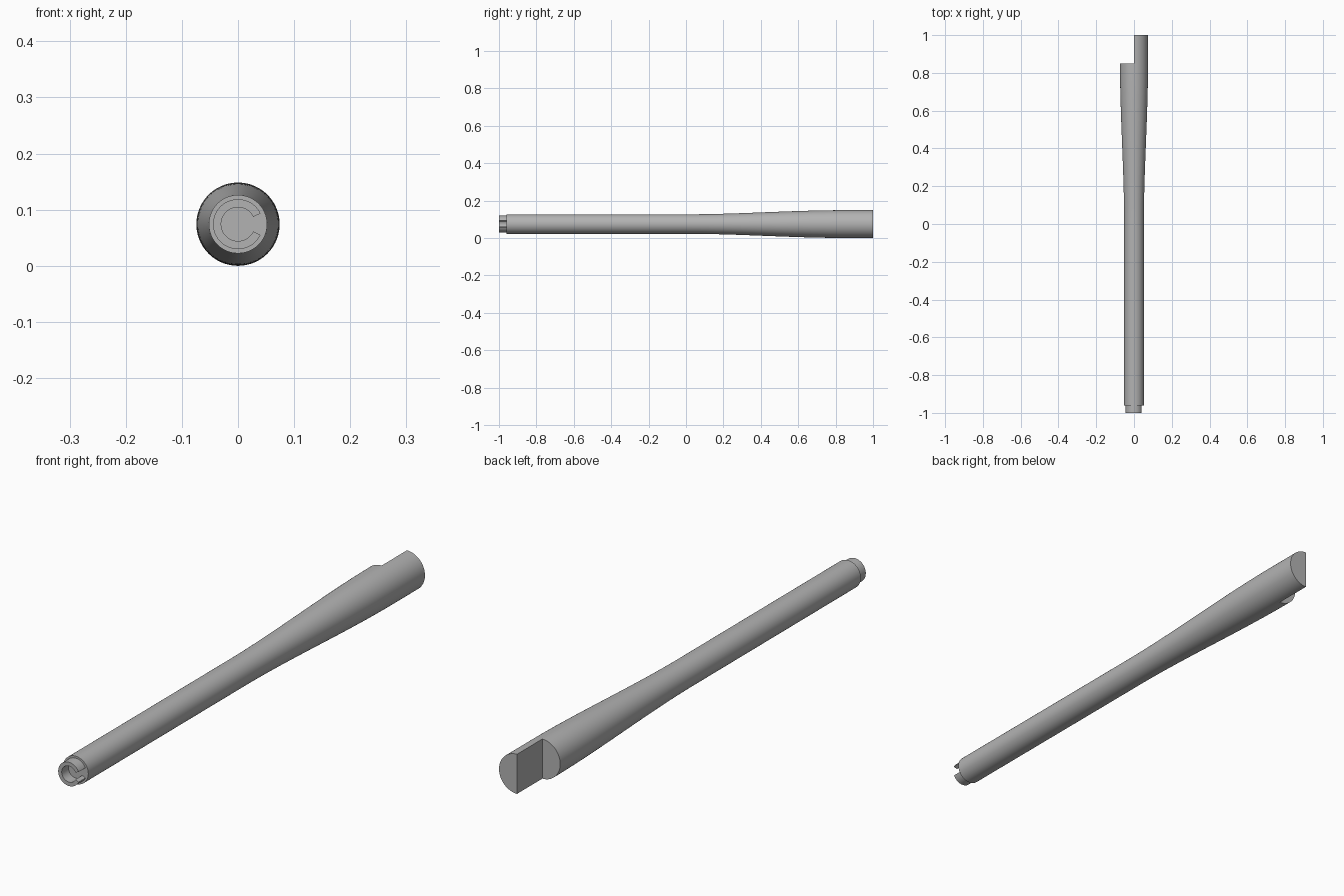
import bpy, bmesh, math

if "Cube" in bpy.data.objects:
    bpy.data.objects.remove(bpy.data.objects["Cube"])

N = 96            # sides around the shaft
AXIS_Z = 0.0742   # height of the centre line
R_SHAFT, R_END = 0.052, 0.0742
Y_STEP = 0.85     # where the half-round end begins

grey = bpy.data.materials.new("plain_grey")
grey.diffuse_color = (0.45, 0.45, 0.45, 1)
grey.use_nodes = True
grey.node_tree.nodes["Principled BSDF"].inputs["Base Color"].default_value = grey.diffuse_color


def point(r, angle, y):
    return (r * math.cos(angle), y, AXIS_Z + r * math.sin(angle))


def finish(bm, name):
    bmesh.ops.recalc_face_normals(bm, faces=bm.faces)
    mesh = bpy.data.meshes.new(name)
    bm.to_mesh(mesh)
    bm.free()
    mesh.materials.append(grey)
    obj = bpy.data.objects.new(name, mesh)
    bpy.context.collection.objects.link(obj)
    bpy.ops.object.select_all(action='DESELECT')
    obj.select_set(True)
    bpy.context.view_layer.objects.active = obj
    bpy.ops.object.shade_smooth_by_angle(angle=math.radians(30))


# Shaft: straight, then flaring smoothly, ending in a half-round tongue
bm = bmesh.new()
profile = [(-0.96, R_SHAFT)]
steps = 24
for i in range(steps + 1):
    t = i / steps
    profile.append((Y_STEP * t, R_SHAFT + (R_END - R_SHAFT) * t * t * (3 - 2 * t)))
rings = [[bm.verts.new(point(r, -math.pi / 2 + math.tau * k / N, y)) for k in range(N)]
         for y, r in profile]
for a, b in zip(rings, rings[1:]):
    for k in range(N):
        bm.faces.new((a[k], a[(k + 1) % N], b[(k + 1) % N], b[k]))
bm.faces.new(rings[0])
# the first half of each ring lies on +x and carries on as the tongue
half = N // 2
last = rings[-1]
tip = [bm.verts.new(point(R_END, -math.pi / 2 + math.tau * k / N, 1.0))
       for k in range(half + 1)]
for k in range(half):
    bm.faces.new((last[k], last[k + 1], tip[k + 1], tip[k]))
bm.faces.new(tip)                                       # tongue end
bm.faces.new((last[0], tip[0], tip[half], last[half]))  # flat lap face
bm.faces.new(last[half:] + [last[0]])                   # step face
finish(bm, "shaft")

# Split collar on the front end, open towards +x
bm = bmesh.new()
gap = math.radians(25.5)
count = 72
sections = []
for k in range(count + 1):
    a = gap + (math.tau - 2 * gap) * k / count
    sections.append([bm.verts.new(point(r, a, y)) for r, y in
                     ((0.030, -1.0), (0.0445, -1.0), (0.0445, -0.958), (0.030, -0.958))])
for a, b in zip(sections, sections[1:]):
    for j in range(4):
        bm.faces.new((a[j], a[(j + 1) % 4], b[(j + 1) % 4], b[j]))
bm.faces.new(sections[0])
bm.faces.new(sections[-1])
finish(bm, "split_collar")
